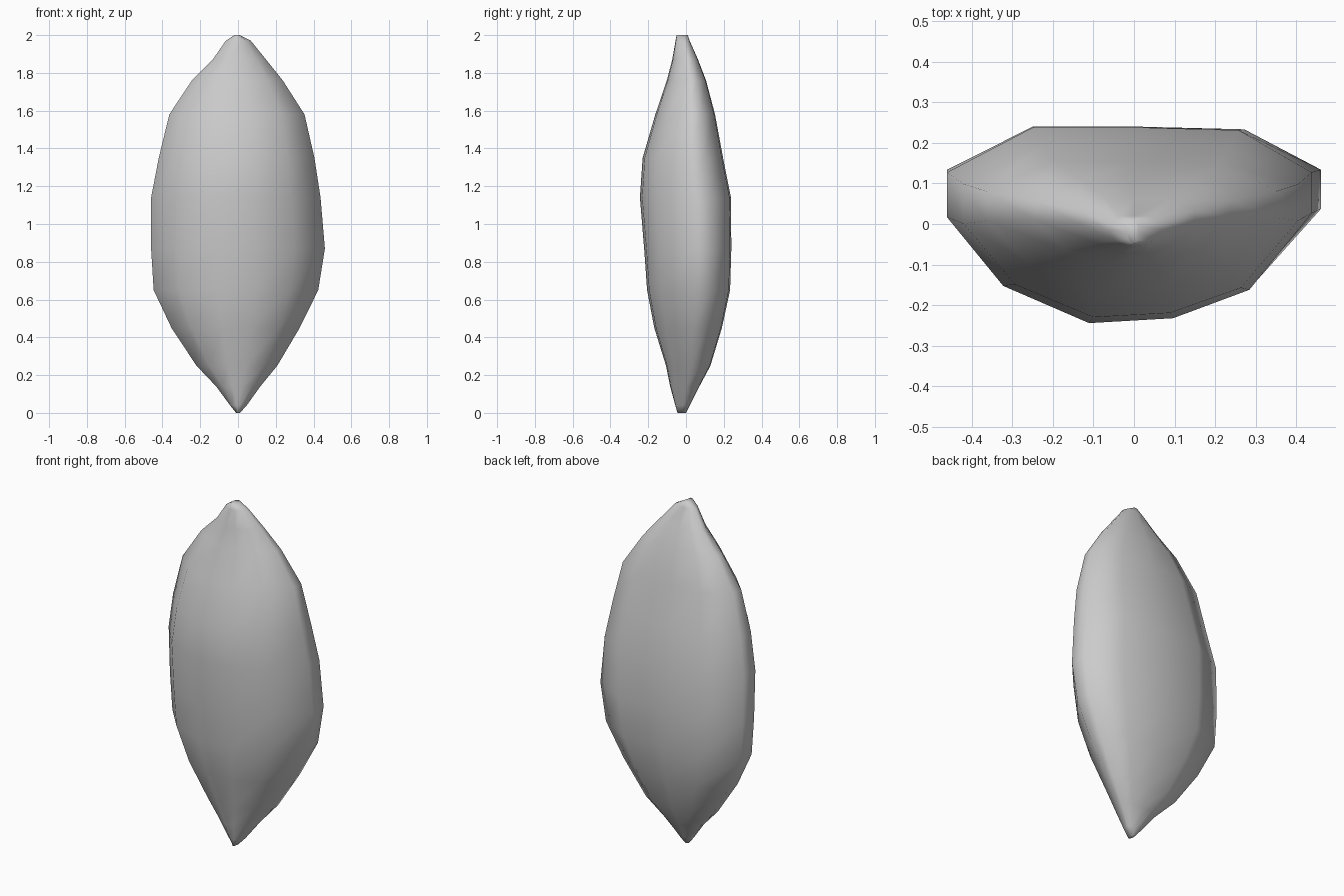
import bpy, bmesh

if "Cube" in bpy.data.objects:
    bpy.data.objects.remove(bpy.data.objects["Cube"])

# Outline curves as (z, offset) pairs: left, right, front and back edges
LEFT = [(0, -.01), (.05, -.05), (.16, -.13), (.28, -.25), (.48, -.37), (.68, -.46),
        (1.17, -.46), (1.57, -.37), (1.75, -.255), (1.86, -.14), (1.96, -.08), (2, -.02)]
RIGHT = [(0, .01), (.03, .04), (.12, .10), (.22, .19), (.42, .31), (.62, .42), (.87, .46),
         (1.12, .44), (1.38, .40), (1.61, .345), (1.77, .23), (1.98, .06), (2, .01)]
FRONT = [(0, -.045), (.12, -.08), (.27, -.11), (.55, -.20), (.80, -.215), (1.12, -.245),
         (1.33, -.235), (1.53, -.18), (1.7, -.12), (1.83, -.08), (2, -.05)]
BACK = [(0, 0), (.12, .06), (.27, .14), (.45, .19), (.68, .24), (1.13, .24),
        (1.33, .20), (1.6, .15), (1.75, .11), (1.88, .06), (1.98, .015), (2, .01)]

# Faceted cross-section, scaled to the outline at every height
SECTION = [(1, .54), (.59, .97), (0, 1), (-.54, 1), (-1, .54), (-1, .08),
           (-.7, -.62), (-.24, -1), (.22, -.95), (.65, -.66), (1, .12)]
LEVELS = [0, .04, .14, .25, .45, .65, .87, 1.14, 1.35, 1.58, 1.76, 1.87, 1.97, 2]


def sample(curve, z):
    for (z0, a), (z1, b) in zip(curve, curve[1:]):
        if z <= z1:
            return a + (b - a) * (z - z0) / (z1 - z0)
    return curve[-1][1]


# Seed body lofted through the rings
bm = bmesh.new()
rings = []
for z in LEVELS:
    l, r, f, b = (sample(c, z) for c in (LEFT, RIGHT, FRONT, BACK))
    mid, half = (f + b) / 2, (b - f) / 2
    rings.append([bm.verts.new((u * r if u > 0 else -u * l, mid + v * half, z))
                  for u, v in SECTION])
n = len(SECTION)
for lo, hi in zip(rings, rings[1:]):
    for i in range(n):
        j = (i + 1) % n
        bm.faces.new((lo[i], lo[j], hi[j], hi[i]))
bm.faces.new(rings[0])
bm.faces.new(rings[-1])
bmesh.ops.recalc_face_normals(bm, faces=bm.faces)
for face in bm.faces:
    face.smooth = True
mesh = bpy.data.meshes.new("seed_body")
bm.to_mesh(mesh)
bm.free()
seed = bpy.data.objects.new("seed_body", mesh)
bpy.context.collection.objects.link(seed)
